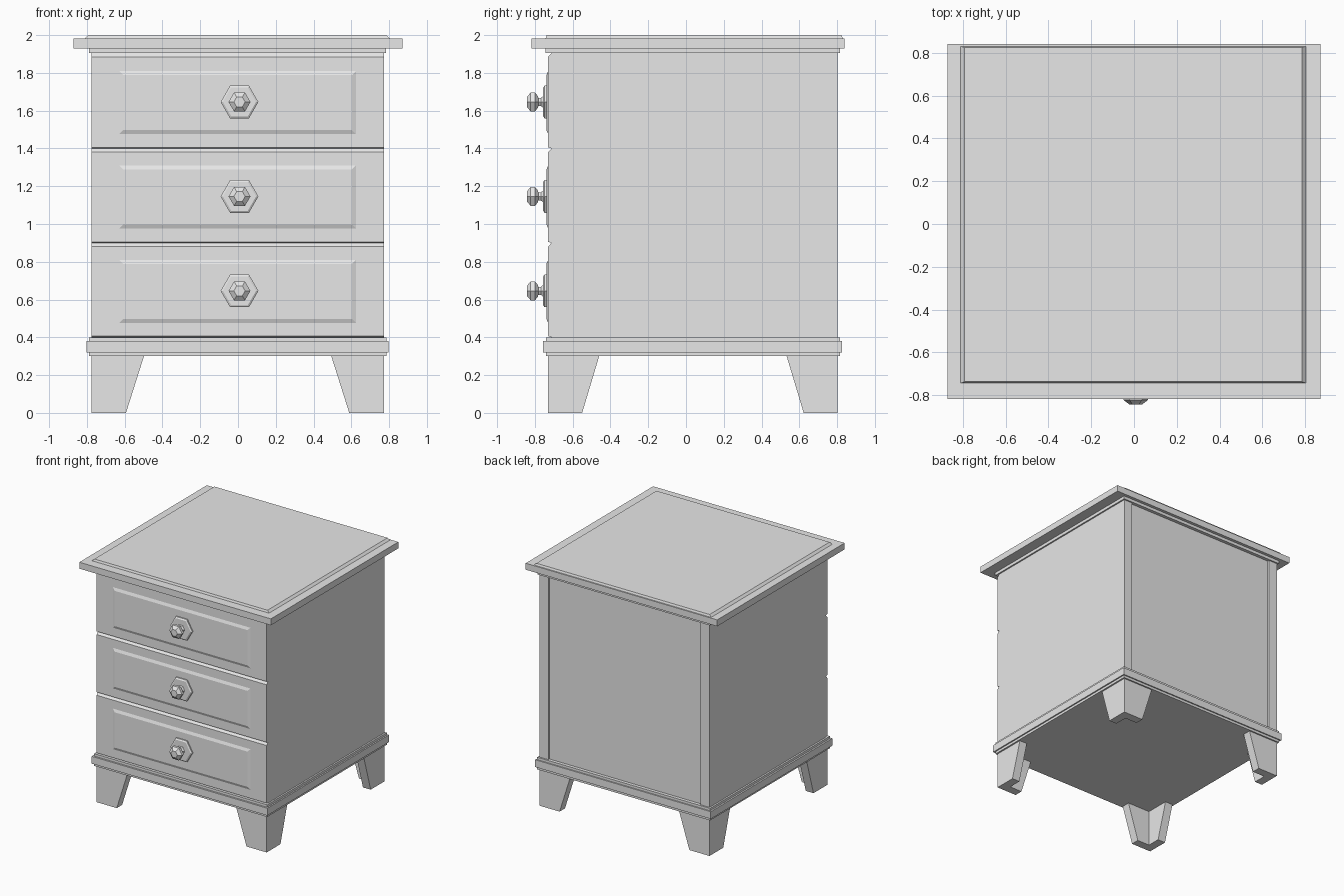
import bpy
import bmesh
import math
from mathutils import Matrix, Vector

default = bpy.data.objects.get("Cube")
if default:
    bpy.data.objects.remove(default, do_unlink=True)

GREY = (0.8, 0.8, 0.8, 1.0)
paint = bpy.data.materials.new("light_grey")
paint.use_nodes = True
paint.diffuse_color = GREY
paint.node_tree.nodes["Principled BSDF"].inputs["Base Color"].default_value = GREY


def finish(name, bm):
    """Turn a bmesh into a flat shaded object."""
    bmesh.ops.recalc_face_normals(bm, faces=bm.faces)
    mesh = bpy.data.meshes.new(name)
    bm.to_mesh(mesh)
    bm.free()
    mesh.materials.append(paint)
    obj = bpy.data.objects.new(name, mesh)
    bpy.context.collection.objects.link(obj)
    return obj


def loft(name, loops):
    """Skin a stack of matching point loops and cap both ends."""
    bm = bmesh.new()
    rings = [[bm.verts.new(p) for p in loop] for loop in loops]
    n = len(rings[0])
    for a, b in zip(rings, rings[1:]):
        for i in range(n):
            j = (i + 1) % n
            bm.faces.new((a[i], a[j], b[j], b[i]))
    bm.faces.new(rings[0])
    bm.faces.new(rings[-1])
    return finish(name, bm)


def box(name, x, y, z, inset=(0, 0)):
    """Box from (min, max) pairs; inset tapers the top."""
    def ring(height, dx, dy):
        x0, x1, y0, y1 = x[0] + dx, x[1] - dx, y[0] + dy, y[1] - dy
        return [(x0, y0, height), (x1, y0, height), (x1, y1, height), (x0, y1, height)]
    return loft(name, [ring(z[0], 0, 0), ring(z[1], *inset)])


LEFT, RIGHT, FRONT, BACK = 0.772, -0.776, -0.73, 0.803
SIDES = (RIGHT, LEFT)
BODY_BOTTOM, BODY_TOP = 0.40, 1.905
CARCASS_FRONT = -0.68

# Top board with its shallow raised panel and the moulding below
box("top_board", (-0.872, 0.872), (-0.818, 0.84), (1.93, 1.983))
box("top_panel", (-0.81, 0.803), (-0.743, 0.83), (1.983, 2.0), (0.018, 0.006))
box("top_moulding", (-0.788, 0.784), (-0.745, 0.815), (BODY_TOP, 1.93))

# Base plinth in three steps
box("plinth_upper_step", (-0.79, 0.785), (-0.742, 0.815), (0.38, BODY_BOTTOM))
box("plinth_band", (-0.803, 0.796), (-0.756, 0.825), (0.32, 0.38))
box("plinth_lower_step", (-0.79, 0.785), (-0.742, 0.815), (0.30, 0.32))

# Carcass: two sides and a slightly recessed back
THICK = 0.08
box("right_side", (RIGHT, RIGHT + THICK), (CARCASS_FRONT, BACK), (BODY_BOTTOM, BODY_TOP))
box("left_side", (LEFT - THICK, LEFT), (CARCASS_FRONT, BACK), (BODY_BOTTOM, BODY_TOP))
box("carcass_core", (RIGHT + THICK, LEFT - THICK), (CARCASS_FRONT, BACK - 0.015),
    (BODY_BOTTOM, BODY_TOP))


def drawer_front(name, z0, z1):
    """Slab with a wide top chamfer and a fine bottom one."""
    profile = [(CARCASS_FRONT, z0), (FRONT + 0.018, z0), (FRONT, z0 + 0.006),
               (FRONT, z1 - 0.02), (FRONT + 0.018, z1), (CARCASS_FRONT, z1)]
    loft(name, [[(x, y, z) for y, z in profile] for x in SIDES])


def raised_panel(name, z):
    """Bevelled field on a drawer front."""
    def ring(y, inset):
        x0, x1, h = -0.628 + inset, 0.625 - inset, 0.167 - inset
        return [(x0, y, z - h), (x1, y, z - h), (x1, y, z + h), (x0, y, z + h)]
    loft(name, [ring(FRONT + 0.005, 0), ring(FRONT, 0), ring(FRONT - 0.009, 0.022)])


def knob(name, z):
    """Six sided turned knob: back plate, stem and faceted head."""
    profile = [(0.10, -0.735), (0.10, -0.749), (0.088, -0.756), (0.036, -0.756),
               (0.025, -0.768), (0.025, -0.782), (0.036, -0.784), (0.058, -0.80),
               (0.058, -0.822), (0.03, -0.843)]
    loops = []
    for radius, y in profile:
        angles = [math.tau * i / 6 for i in range(6)]
        loops.append([(0.008 + radius * math.cos(a), y, z + radius * math.sin(a))
                      for a in angles])
    loft(name, loops)


# Three drawers, each with a raised field and a knob
edges = [BODY_BOTTOM, 0.90, 1.40, BODY_TOP]
for number, label in enumerate(("bottom", "middle", "top")):
    drawer_front(label + "_drawer", edges[number], edges[number + 1])
    raised_panel(label + "_drawer_panel", 0.643 + 0.5 * number)
    knob(label + "_drawer_knob", 0.646 + 0.5 * number)


def bracket_foot(name, corner, sx, sy):
    """L shaped foot whose two arms narrow toward the floor."""
    def ring(z, ax, ay, t=0.07):
        plan = [(0, 0), (ax, 0), (ax, t), (t, t), (t, ay), (0, ay)]
        return [(corner[0] + sx * px, corner[1] + sy * py, z) for px, py in plan]
    loft(name, [ring(0, 0.183, 0.18), ring(0.30, 0.278, 0.27)])


# Four feet, mirrored into the corners
for side, x, sx in (("right", RIGHT, 1), ("left", LEFT, -1)):
    for end, y, sy in (("front", FRONT, 1), ("back", BACK, -1)):
        bracket_foot(f"{end}_{side}_foot", (x, y), sx, sy)
